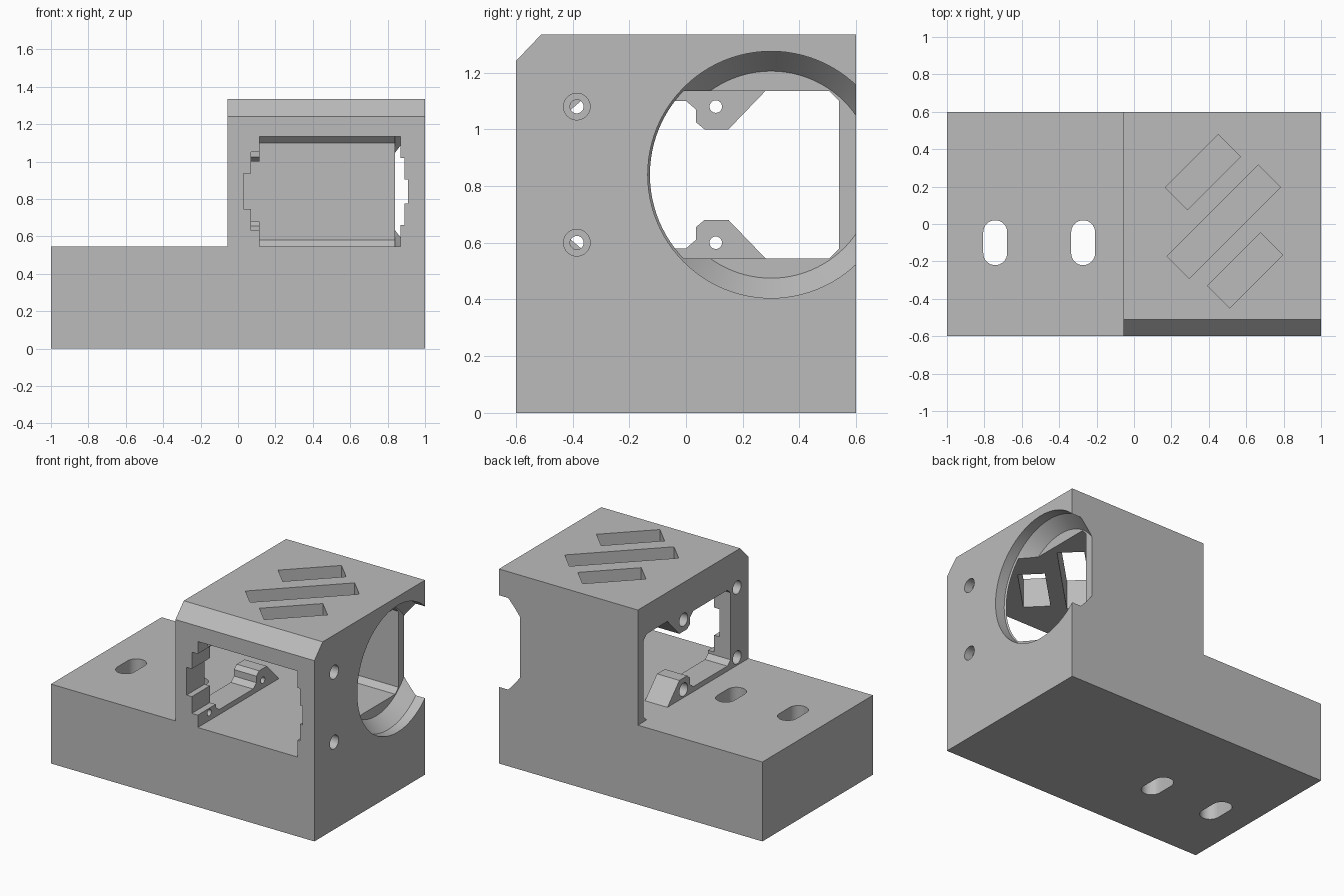
import bpy, bmesh, math
from mathutils import Vector

cube = bpy.data.objects.get("Cube")
if cube:
    bpy.data.objects.remove(cube, do_unlink=True)

MID = 0.84            # height of the fan axis
FLOOR, CEIL = 0.545, 1.135

grey = bpy.data.materials.new("light_grey_plastic")
grey.use_nodes = True
grey.diffuse_color = (0.5, 0.5, 0.5, 1)
grey.node_tree.nodes["Principled BSDF"].inputs["Base Color"].default_value = (0.5, 0.5, 0.5, 1)


def finish(name, bm):
    bmesh.ops.recalc_face_normals(bm, faces=bm.faces)
    mesh = bpy.data.meshes.new(name)
    bm.to_mesh(mesh)
    bm.free()
    mesh.materials.append(grey)
    ob = bpy.data.objects.new(name, mesh)
    bpy.context.collection.objects.link(ob)
    return ob


def prism(name, axis, profile, lo, hi):
    """Extrude a 2D profile along an axis from lo to hi."""
    place = {"X": lambda a, b, t: (t, a, b),
             "Y": lambda a, b, t: (a, t, b),
             "Z": lambda a, b, t: (a, b, t)}[axis]
    bm = bmesh.new()
    face = bm.faces.new([bm.verts.new(place(a, b, lo)) for a, b in profile])
    out = bmesh.ops.extrude_face_region(bm, geom=[face])
    verts = [g for g in out["geom"] if isinstance(g, bmesh.types.BMVert)]
    bmesh.ops.translate(bm, verts=verts, vec=Vector(place(0, 0, hi - lo)))
    return finish(name, bm)


def lathe(name, profile, y, z, sides):
    """Solid of revolution around an axis parallel to x; profile is (x, radius)."""
    bm = bmesh.new()
    rings = []
    for x, r in profile:
        angles = [2 * math.pi * i / sides for i in range(sides)]
        rings.append([bm.verts.new((x, y + r * math.cos(a), z + r * math.sin(a))) for a in angles])
    for low, high in zip(rings, rings[1:]):
        for i in range(sides):
            j = (i + 1) % sides
            bm.faces.new((low[i], low[j], high[j], high[i]))
    bm.faces.new(rings[0])
    bm.faces.new(rings[-1])
    return finish(name, bm)


def rect(a0, a1, b0, b1):
    return [(a0, b0), (a1, b0), (a1, b1), (a0, b1)]


def mirrored(half):
    """Close a half outline by mirroring it about the fan axis height."""
    return [(a, MID + d) for a, d in half] + [(a, MID - d) for a, d in reversed(half)]


# Housing: low base with a tower, front top edge chamfered
housing = prism("fan_housing", "Y", [(-1, 0), (1, 0), (1, 1.335), (-0.055, 1.335),
                                     (-0.055, FLOOR), (-1, FLOOR)], -0.6, 0.6)


def cut(tool):
    mod = housing.modifiers.new("cut", "BOOLEAN")
    mod.operation = "DIFFERENCE"
    mod.solver = "EXACT"
    mod.object = tool
    bpy.ops.object.select_all(action="DESELECT")
    bpy.context.view_layer.objects.active = housing
    housing.select_set(True)
    bpy.ops.object.modifier_apply(modifier=mod.name)
    bpy.data.objects.remove(tool, do_unlink=True)


cut(prism("chamfer_cut", "X", [(-0.61, 1.23), (-0.5, 1.345), (-0.61, 1.345)], -0.2, 1.1))

# Main chamber, open to the front, with chamfered back edges
cut(prism("chamber_cut", "X", mirrored([(-0.7, 0.295), (0.505, 0.295), (0.54, 0.26)]), 0.115, 0.845))

# Stepped front mouth
left_steps = [(0.03, 0.095), (0.07, 0.095), (0.07, 0.21), (0.115, 0.21), (0.115, 0.295)]
right_steps = [(0.87, 0.295), (0.87, 0.18), (0.89, 0.18), (0.89, 0.065), (0.91, 0.065)]
cut(prism("mouth_cut", "Y", mirrored(left_steps + right_steps), -0.7, -0.01))
cut(prism("rim_relief_cut", "Y", rect(0.5, 0.92, FLOOR, CEIL), -0.2, 0.09))

# Side window leaving the screw tabs
window = [(-0.405, 0.23), (-0.37, 0.26), (0, 0.26), (0.035, 0.23), (0.035, 0.185),
          (0.065, 0.16), (0.15, 0.16), (0.28, 0.295), (0.505, 0.295), (0.54, 0.26)]
cut(prism("window_cut", "X", mirrored(window), -0.2, 0.2))

# Round air outlet with a tapered seat
cut(lathe("outlet_cut", [(0.84, 0.365), (0.93, 0.435), (1.1, 0.435)], 0.3, MID, 96))

# Screw holes: countersunk on both sides
for z in (0.6, 1.08):
    cut(lathe("access_hole_cut", [(0.8, 0.024), (0.94, 0.024), (0.94, 0.047), (1.1, 0.047)], -0.385, z, 32))
    for y in (-0.475, 0.105):
        cut(lathe("tab_hole_cut", [(-0.1, 0.045), (0.03, 0.045), (0.03, 0.022), (0.14, 0.022)], y, z, 32))

# Diagonal vents in the roof
for x, y, length in ((0.368, 0.278, 0.4), (0.48, 0.012, 0.69), (0.595, -0.248, 0.4)):
    c = math.sqrt(0.5)
    corners = rect(-length / 2, length / 2, -0.084, 0.084)
    cut(prism("vent_cut", "Z", [(x + (a - b) * c, y + (a + b) * c) for a, b in corners], 1.0, 1.5))

# Rounded mounting slots through the base
for x in (-0.742, -0.272):
    slot = []
    for i in range(34):
        end = 0 if i < 17 else 1
        a = math.pi * (i - end) / 16
        slot.append((x + 0.064 * math.cos(a), -0.1 + (0.056, -0.056)[end] + 0.064 * math.sin(a)))
    cut(prism("slot_cut", "Z", slot, -0.1, 0.7))

housing.select_set(True)
bpy.context.view_layer.objects.active = housing
bpy.ops.object.shade_smooth_by_angle(angle=math.radians(25))
